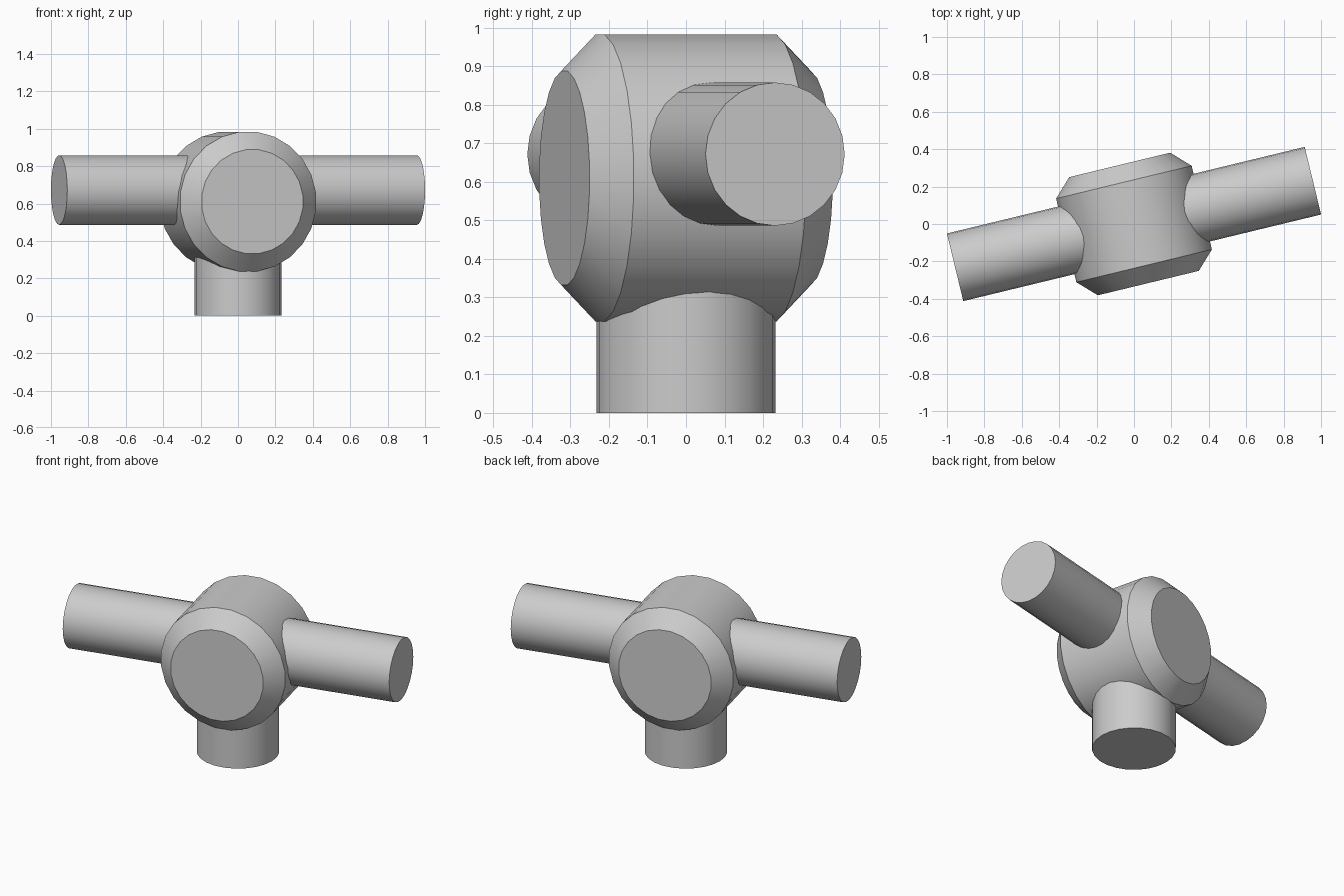
import bpy
import math
from mathutils import Matrix

if "Cube" in bpy.data.objects:
    bpy.data.objects.remove(bpy.data.objects["Cube"], do_unlink=True)

SIDES = 24
TURN = Matrix.Rotation(math.radians(13.6), 4, 'Z')

grey = bpy.data.materials.new("plain grey")
grey.use_nodes = True
colour = (0.6, 0.6, 0.6, 1)
grey.diffuse_color = colour
grey.node_tree.nodes["Principled BSDF"].inputs["Base Color"].default_value = colour


def turned_solid(name, profile, matrix, phase=0.0):
    """Closed solid of revolution about z from (radius, height) rings."""
    verts, faces = [], []
    for radius, height in profile:
        for i in range(SIDES):
            a = (i + phase) * math.tau / SIDES
            verts.append((radius * math.cos(a), radius * math.sin(a), height))
    for ring in range(len(profile) - 1):
        base = ring * SIDES
        for i in range(SIDES):
            j = (i + 1) % SIDES
            faces.append((base + i, base + j, base + SIDES + j, base + SIDES + i))
    faces.append(tuple(reversed(range(SIDES))))
    faces.append(tuple(range(len(verts) - SIDES, len(verts))))
    mesh = bpy.data.meshes.new(name)
    mesh.from_pydata(verts, [], faces)
    mesh.materials.append(grey)
    obj = bpy.data.objects.new(name, mesh)
    bpy.context.collection.objects.link(obj)
    obj.matrix_world = matrix
    bpy.ops.object.select_all(action='DESELECT')
    obj.select_set(True)
    bpy.context.view_layer.objects.active = obj
    bpy.ops.object.shade_smooth_by_angle(angle=math.radians(30))
    return obj


# Drum body with chamfered rims, lying front to back
turned_solid("drum_body",
             [(0.28, -0.325), (0.376, -0.23), (0.376, 0.23), (0.28, 0.325)],
             Matrix.Translation((0, 0, 0.61)) @ TURN
             @ Matrix.Rotation(math.pi / 2, 4, 'X'), phase=0.5)

# Side arms, starting inside the drum
for name, side in (("left_arm", 1), ("right_arm", -1)):
    turned_solid(name, [(0.186, 0.1), (0.186, 0.984)],
                 Matrix.Translation((0, 0, 0.672)) @ TURN
                 @ Matrix.Rotation(side * math.pi / 2, 4, 'Y'))

# Upright foot
turned_solid("foot", [(0.232, 0), (0.232, 0.5)], Matrix.Identity(4))
